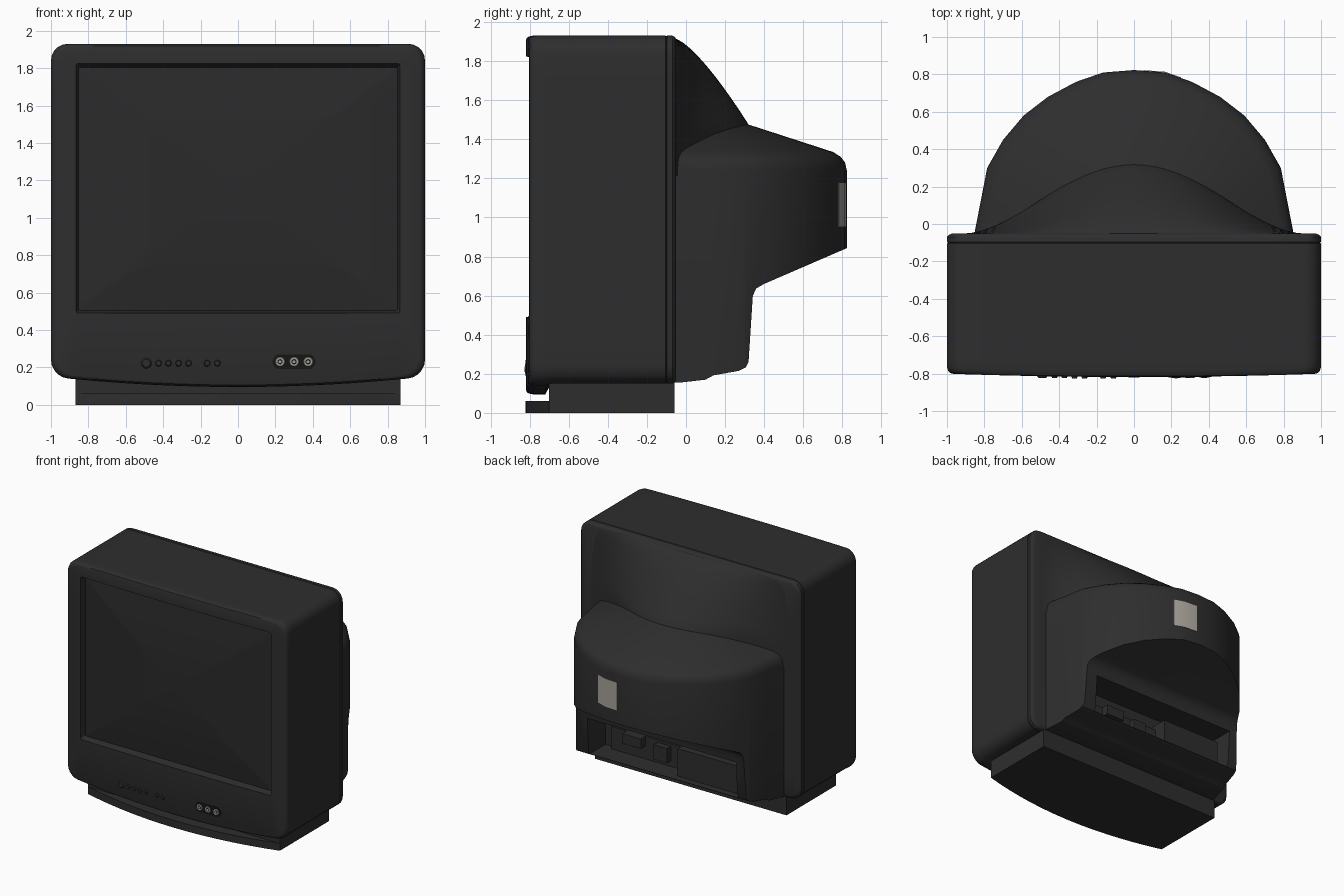
import bpy, bmesh, math
from mathutils import Vector

if "Cube" in bpy.data.objects:
    bpy.data.objects.remove(bpy.data.objects["Cube"])


def material(name, r, g, b):
    m = bpy.data.materials.new(name)
    m.diffuse_color = (r, g, b, 1)
    m.use_nodes = True
    m.node_tree.nodes["Principled BSDF"].inputs["Base Color"].default_value = m.diffuse_color
    return m


BODY = material("charcoal plastic", 0.027, 0.027, 0.027)
GLASS = material("dark screen", 0.023, 0.023, 0.023)
BLACK = material("black", 0.008, 0.008, 0.008)
SILVER = material("silver", 0.36, 0.35, 0.31)
PAPER = material("grey label", 0.40, 0.37, 0.33)


def finish(bm, name, mat, angle=35):
    bmesh.ops.recalc_face_normals(bm, faces=bm.faces)
    me = bpy.data.meshes.new(name)
    bm.to_mesh(me)
    bm.free()
    me.materials.append(mat)
    ob = bpy.data.objects.new(name, me)
    bpy.context.collection.objects.link(ob)
    smooth(ob, angle)
    return ob


def smooth(ob, angle=35):
    bpy.ops.object.select_all(action='DESELECT')
    ob.select_set(True)
    bpy.context.view_layer.objects.active = ob
    bpy.ops.object.shade_smooth_by_angle(angle=math.radians(angle))


def loft(name, rings, mat, caps=(True, True), angle=35):
    """Join closed rings of equal point count into a skin."""
    bm = bmesh.new()
    vs = [[bm.verts.new(p) for p in ring] for ring in rings]
    n = len(vs[0])
    for a, b in zip(vs, vs[1:]):
        for i in range(n):
            j = (i + 1) % n
            bm.faces.new((a[i], a[j], b[j], b[i]))
    if caps[0]:
        bm.faces.new(vs[0])
    if caps[1]:
        bm.faces.new(vs[-1])
    return finish(bm, name, mat, angle)


def box(name, x0, x1, y0, y1, z0, z1, mat=BODY):
    sq = [(x0, y0), (x1, y0), (x1, y1), (x0, y1)]
    return loft(name, [[(x, y, z) for x, y in sq] for z in (z0, z1)], mat)


def rrect(x, z0, z1, r, side=12, arc=5):
    """Rounded rectangle with evenly split sides, as (x, z) points."""
    corners = [(x - r, z0 + r, -90), (x - r, z1 - r, 0), (r - x, z1 - r, 90), (r - x, z0 + r, 180)]
    arcs = [[Vector((cx + r * math.cos(math.radians(a + 90 * k / arc)),
                     cz + r * math.sin(math.radians(a + 90 * k / arc)))) for k in range(arc + 1)]
            for cx, cz, a in corners]
    pts = []
    for i, a in enumerate(arcs):
        nxt = arcs[(i + 1) % 4][0]
        pts += a + [a[-1].lerp(nxt, k / side) for k in range(1, side)]
    return pts


def front_y(x):
    return -0.80 - 0.018 * (1 - x * x)


# Cabinet: lofted from the back edge forward, then into the screen opening
rings = []
for y, inset, chin, bow in [(-.05, .03, 0, 0), (-.058, .01, 0, 0), (-.07, 0, 0, 0), (-.096, 0, 0, 0),
                            (-.10, .006, 0, 0), (-.104, 0, 0, 0), (-.69, 0, 0, 0), (-.72, 0, 1, 0),
                            (-.765, 0, 1, 1), (-.785, .006, 1, 1), (-.796, .018, 1, 1), (-.80, .035, 1, 1)]:
    ring = []
    for x, z in rrect(1 - inset, .15 + inset * .6, 1.93 - inset * .6, .09):
        drop = .055 * chin * (1 - x * x) * min(1, max(0, (.3 - z) / .12))
        ring.append((x, y - .018 * bow * (1 - x * x), z - drop))
    rings.append(ring)
rings.append([(x, front_y(x), z) for x, z in rrect(.865, .49, 1.825, .012)])
rings.append([(x, -.75, z) for x, z in rrect(.852, .505, 1.80, .012)])
loft("cabinet", rings, BODY, caps=(True, False))

# Screen: domed glass
rings = []
for s in (1, .85, .7, .5, .3, .1):
    rings.append([(x * s, -.757 - .048 * (1 - s * s), 1.1525 + (z - 1.1525) * s)
                  for x, z in rrect(.854, .503, 1.802, .012)])
loft("screen", rings, GLASS, caps=(False, True))

# Base: block with a bowed front lip
box("base_block", -.87, .87, -.70, -.06, 0, .17)
lip = [(-.87, -.5), (.87, -.5)] + [(.87 * math.cos(math.pi * k / 20),
       -.70 - .12 * (1 - math.cos(math.pi * k / 20) ** 2)) for k in range(21)]
loft("base_lip", [[(x, y, z) for x, y in lip] for z in (0, .06)], BODY)

# Rear housing: half-round walls with a conical top
half = [(.855, -.06), (.82, .12), (.785, .30), (.70, .45), (.59, .58), (.46, .68), (.31, .76), (.165, .81)]
outline = half + [(0, .823)] + [(-x, y) for x, y in reversed(half)]
levels = [(.14, 1), (1.24, 1), (1.28, .99), (1.31, .965), (1.335, .92), (1.59, .03)]
housing = loft("rear_housing", [[(x * s, -.06 + (y + .06) * s, z) for x, y in outline] for z, s in levels], BODY)


def cut(target, cutter):
    m = target.modifiers.new("cut", 'BOOLEAN')
    m.operation = 'DIFFERENCE'
    m.solver = 'EXACT'
    m.object = cutter
    bpy.ops.object.select_all(action='DESELECT')
    bpy.context.view_layer.objects.active = target
    target.select_set(True)
    bpy.ops.object.modifier_apply(modifier=m.name)
    bpy.data.objects.remove(cutter)


# Undercut below the overhang, then the socket recess
under = [(1.0, .92), (.80, .833), (.40, .66), (.36, .637), (.342, .60), (.32, .26), (.305, .232), (.27, .215),
         (.14, .192), (.10, .17), (-.03, .155), (-.2, .155), (-.2, -.2), (1.0, -.2)]
cut(housing, loft("under_cutter", [[(x, y, z) for y, z in under] for x in (-1.2, 1.2)], BODY))
cut(housing, box("recess_cutter", -.69, .66, .10, .6, .235, .54))
smooth(housing)

# Socket panel and small connectors inside the recess
box("socket_panel", -.64, -.10, .09, .25, .22, .46)
box("socket_shelf", -.10, .58, .09, .14, .22, .42)
box("aerial_socket", .27, .44, .09, .20, .34, .42)
box("small_socket", .04, .16, .09, .19, .28, .40)

# Sloped back hump that blends the cabinet into the housing
bm = bmesh.new()
NX, NZ = 36, 16
grid = []
for j in range(NZ + 1):
    z = 1.915 - .70 * (j / NZ) ** 1.3
    t = min(1, (1.915 - z) / .46)
    row = []
    for i in range(NX + 1):
        x = -.92 + 1.84 * i / NX
        bell = max(0, math.cos(math.pi / 2 * x / .92)) ** 1.8
        row.append(bm.verts.new((x, -.052 + .385 * t ** .75 * bell, z)))
    grid.append(row)
for a, b in zip(grid, grid[1:]):
    for i in range(NX):
        bm.faces.new((a[i], b[i], b[i + 1], a[i + 1]))
hump = finish(bm, "back_hump", BODY, 60)
if sum(p.normal.y for p in hump.data.polygons) < 0:
    hump.data.flip_normals()

# Rating label on the back
edge = [(.05, .8185), (.165, .81), (.25, .781)]
plate = [(x, y - .003) for x, y in edge] + [(x, y + .004) for x, y in reversed(edge)]
loft("rear_label", [[(x, y, z) for x, y in plate] for z in (.95, 1.18)], PAPER)


def disc(name, x, z, r, y0, y1, mat, top=.75):
    rings = [[(x + r * s * math.cos(math.tau * k / 20), y, z + r * s * math.sin(math.tau * k / 20))
              for k in range(20)] for y, s in ((y0, 1), ((y0 + y1) / 2, 1), (y1, top))]
    return loft(name, rings, mat)


# Front buttons
for x, r in [(-.49, .028), (-.425, .017), (-.372, .017), (-.318, .017), (-.264, .017), (-.165, .017), (-.11, .017)]:
    y = front_y(x)
    disc("button", x, .222, r, y + .01, y - .009, BODY)

# Front jacks on a black pill-shaped plate
pill = [(x + .30, z) for x, z in rrect(.115, .19, .27, .0399, 6, 6)]
loft("jack_plate", [[(x, front_y(x) - d, z) for x, z in pill] for d in (-.003, .003)], BLACK)
for x in (.225, .30, .375):
    y = front_y(x)
    disc("jack_ring", x, .23, .026, y, y - .006, SILVER, .9)
    disc("jack_hole", x, .23, .014, y, y - .007, BLACK, 1)
    disc("jack_pin", x, .23, .008, y, y - .008, SILVER, 1)
